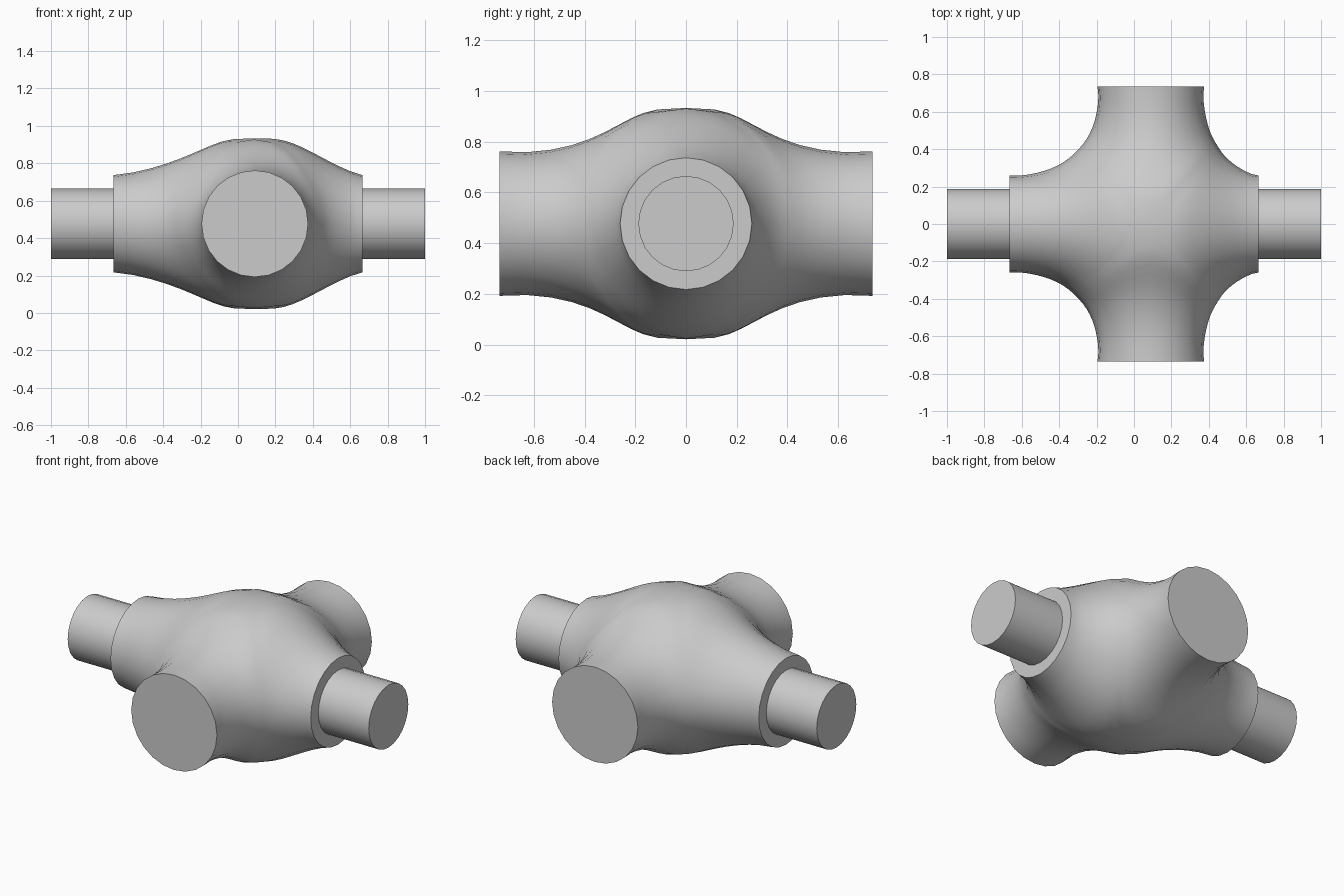
import bpy, bmesh
from math import sin, cos, pi
from mathutils import Vector, Matrix

cube = bpy.data.objects.get("Cube")
if cube:
    bpy.data.objects.remove(cube)

CX, CZ = 0.09, 0.477     # hub centre
STEPS, SIDES = 10, 24    # steps along each leg, sides around each port

grey = bpy.data.materials.new("plain grey")
grey.use_nodes = True
grey.diffuse_color = (0.6, 0.6, 0.6, 1)
grey.node_tree.nodes["Principled BSDF"].inputs["Base Color"].default_value = (0.6, 0.6, 0.6, 1)


def bezier(points, t):
    a, b, c, d = (Vector(p) for p in points)
    u = 1 - t
    return a * u**3 + b * 3 * u * u * t + c * 3 * u * t * t + d * t**3


def finish(bm, name):
    bmesh.ops.recalc_face_normals(bm, faces=bm.faces)
    mesh = bpy.data.meshes.new(name)
    bm.to_mesh(mesh)
    bm.free()
    obj = bpy.data.objects.new(name, mesh)
    bpy.context.collection.objects.link(obj)
    mesh.materials.append(grey)
    bpy.ops.object.select_all(action='DESELECT')
    obj.select_set(True)
    bpy.context.view_layer.objects.active = obj
    bpy.ops.object.shade_smooth_by_angle(angle=pi / 5)


# Ridge curves: (distance from hub centre, half height); plan fillets: (x, y)
ridge_y = [(0, .477), (.24, .477), (.31, .265), (.735, .285)]
sides = {
    1: ([(0, .477), (.22, .477), (.34, .35), (.575, .26)],
        [(.665, .26), (.51, .34), (.39, .50), (.375, .735)]),
    -1: ([(0, .477), (.22, .477), (.35, .32), (.755, .26)],
         [(-.665, .26), (-.40, .285), (-.20, .47), (-.195, .735)]),
}

# Blended four-way body: ribs sweep from each x port to each y port,
# leaving the ridge squarely on the legs and diagonally at the hub
bm = bmesh.new()
for sx, (ridge_x, fillet) in sides.items():
    for sy in (1, -1):
        rows = []
        for i in range(2 * STEPS + 1):
            t = i / (2 * STEPS)
            edge = bezier(fillet, t)
            near_hub = (1 - abs(2 * t - 1)) ** 2
            on_x_leg = t <= 0.5
            if on_x_leg:
                dist, half = bezier(ridge_x, 1 - 2 * t)
                ridge = Vector((CX + sx * dist, 0))
            else:
                dist, half = bezier(ridge_y, 2 * t - 1)
                ridge = Vector((CX, dist))
            row = []
            for j in range(SIDES // 2 + 1):
                a = 2 * pi * j / SIDES
                across = sin(a) * (1 - 0.1 * near_hub * sin(2 * a) ** 2)
                along = near_hub * across + (1 - near_hub) * (1 - abs(cos(a)))
                wx, wy = (along, across) if on_x_leg else (across, along)
                x = ridge.x + (edge.x - ridge.x) * wx
                y = ridge.y + (edge.y - ridge.y) * wy
                row.append(bm.verts.new((x, sy * y, CZ + half * cos(a))))
            rows.append(row)
        for r, s in zip(rows, rows[1:]):
            for j in range(SIDES // 2):
                bm.faces.new((r[j], r[j + 1], s[j + 1], s[j]))
bmesh.ops.remove_doubles(bm, verts=bm.verts, dist=0.0005)
# Relax the blend, keeping the port rims fixed
for _ in range(4):
    bmesh.ops.smooth_vert(bm, verts=[v for v in bm.verts if not v.is_boundary], factor=0.5,
                          use_axis_x=True, use_axis_y=True, use_axis_z=True)
# Flat port caps
bmesh.ops.holes_fill(bm, edges=[e for e in bm.edges if e.is_boundary], sides=0)
finish(bm, "blended_body")

# Narrow stub shafts on the left and right ports
for name, s in (("left_shaft", 1), ("right_shaft", -1)):
    bm = bmesh.new()
    bmesh.ops.create_cone(bm, cap_ends=True, segments=SIDES, radius1=.188, radius2=.188, depth=.4,
                          matrix=Matrix.Translation((s * .8, 0, CZ)) @ Matrix.Rotation(pi / 2, 4, 'Y'))
    finish(bm, name)
